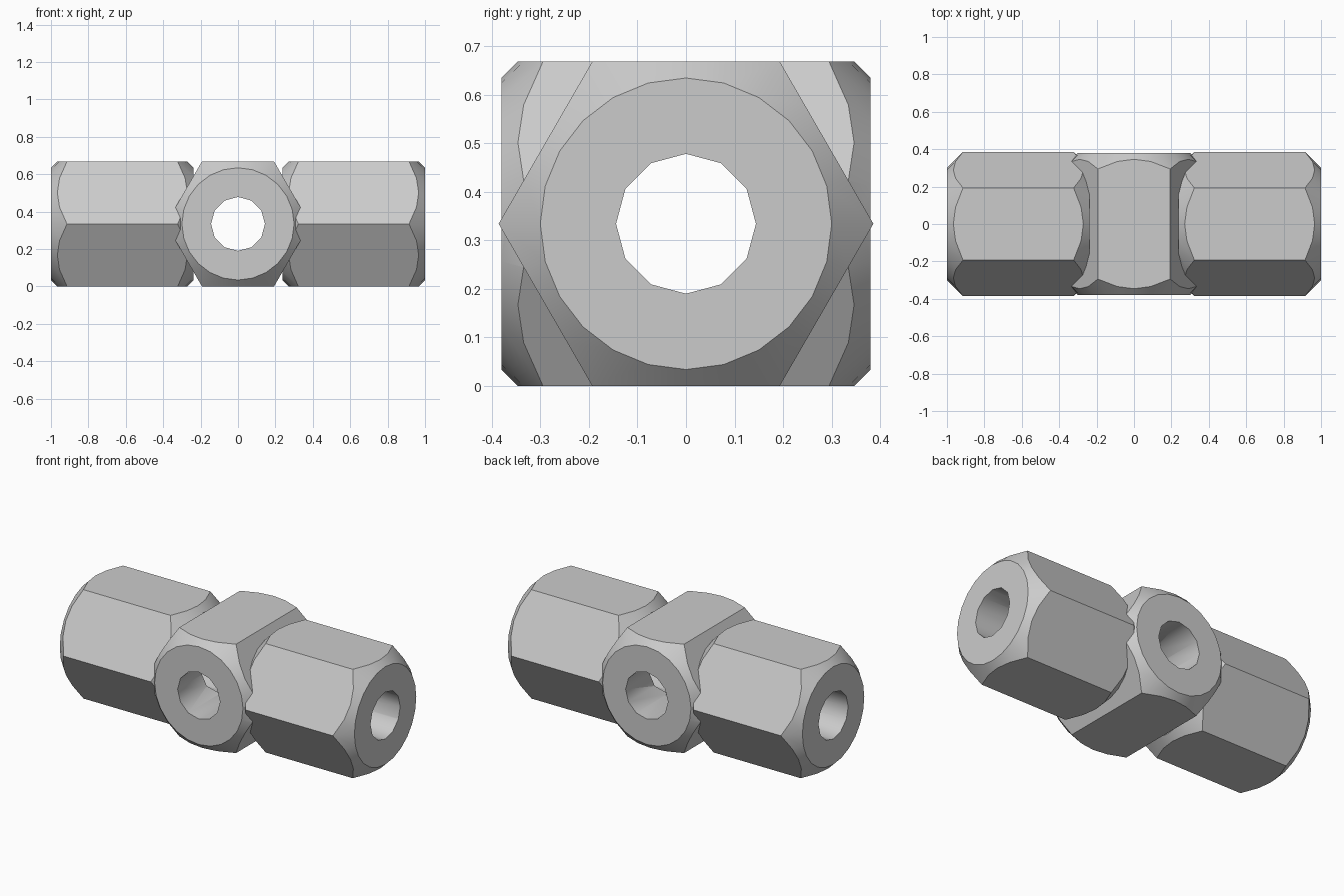
import bpy, bmesh, math
from mathutils import Matrix

cube = bpy.data.objects.get("Cube")
if cube:
    bpy.data.objects.remove(cube, do_unlink=True)

APOTHEM = 0.334      # half the distance across flats
END_RADIUS = 0.30    # round face left by the chamfer
BORE_RADIUS = 0.144
SIDES = 24

grey = bpy.data.materials.new("plain_grey")
grey.use_nodes = True
colour = (0.6, 0.6, 0.6, 1)
grey.diffuse_color = colour
grey.node_tree.nodes["Principled BSDF"].inputs["Base Color"].default_value = colour

# Local z becomes world x or world y
TURN = {"x": Matrix.Rotation(math.pi / 2, 4, "Y"),
        "y": Matrix.Rotation(math.pi / 2, 4, "X") @ Matrix.Rotation(math.pi / 2, 4, "Z")}


def finish(name, bm, axis, centre):
    """Turn the mesh onto its axis and make an object of it."""
    bmesh.ops.recalc_face_normals(bm, faces=bm.faces)
    bm.transform(Matrix.Translation((centre, 0, APOTHEM)) @ TURN[axis])
    mesh = bpy.data.meshes.new(name)
    bm.to_mesh(mesh)
    bm.free()
    mesh.materials.append(grey)
    obj = bpy.data.objects.new(name, mesh)
    bpy.context.collection.objects.link(obj)
    return obj


def hex_bar(name, axis, centre, half):
    """Hexagonal bar whose ends are chamfered at 45 degrees down to a circle."""
    bm = bmesh.new()
    step = math.tau / SIDES
    rings = [[], [], [], []]
    for i in range(SIDES):
        a = i * step
        # Distance to the hexagon outline; flats face local +x and -x
        off = (a + math.pi / 6) % (math.pi / 3) - math.pi / 6
        r = APOTHEM / math.cos(off)
        shoulder = half - (r - END_RADIUS)
        for ring, (rad, z) in zip(rings, ((END_RADIUS, -half), (r, -shoulder),
                                          (r, shoulder), (END_RADIUS, half))):
            ring.append(bm.verts.new((rad * math.cos(a), rad * math.sin(a), z)))
    bm.faces.new(rings[0])
    bm.faces.new(rings[3])
    for lower, upper in ((rings[0], rings[1]), (rings[2], rings[3])):
        for i in range(SIDES):
            j = (i + 1) % SIDES
            bm.faces.new((lower[i], lower[j], upper[j], upper[i]))
    # Six flats, each spanning four segments
    for k in range(6):
        ids = [(4 * k - 2 + n) % SIDES for n in range(5)]
        bm.faces.new([rings[1][i] for i in ids] + [rings[2][i] for i in reversed(ids)])
    return finish(name, bm, axis, centre)


def bore(name, axis):
    bm = bmesh.new()
    bmesh.ops.create_cone(bm, cap_ends=True, segments=12, radius1=BORE_RADIUS,
                          radius2=BORE_RADIUS, depth=2.4)
    return finish(name, bm, axis, 0)


# Three bars joined into one body, with crossing bores
body = hex_bar("hex_coupling", "y", 0, 0.38)
inner = 0.237
half_arm = (1 - inner) / 2
arm_centre = (1 + inner) / 2
tools = [(hex_bar("left_arm", "x", arm_centre, half_arm), "UNION"),
         (hex_bar("right_arm", "x", -arm_centre, half_arm), "UNION"),
         (bore("long_bore", "x"), "DIFFERENCE"),
         (bore("cross_bore", "y"), "DIFFERENCE")]

bpy.context.view_layer.objects.active = body
for tool, operation in tools:
    mod = body.modifiers.new(tool.name, "BOOLEAN")
    mod.object = tool
    mod.operation = operation
    mod.solver = "EXACT"
    bpy.ops.object.modifier_apply(modifier=mod.name)
    bpy.data.objects.remove(tool, do_unlink=True)

# Soft chamfers and bores, crisp flats
bpy.ops.object.select_all(action="DESELECT")
body.select_set(True)
bpy.ops.object.shade_smooth_by_angle(angle=math.radians(32))
